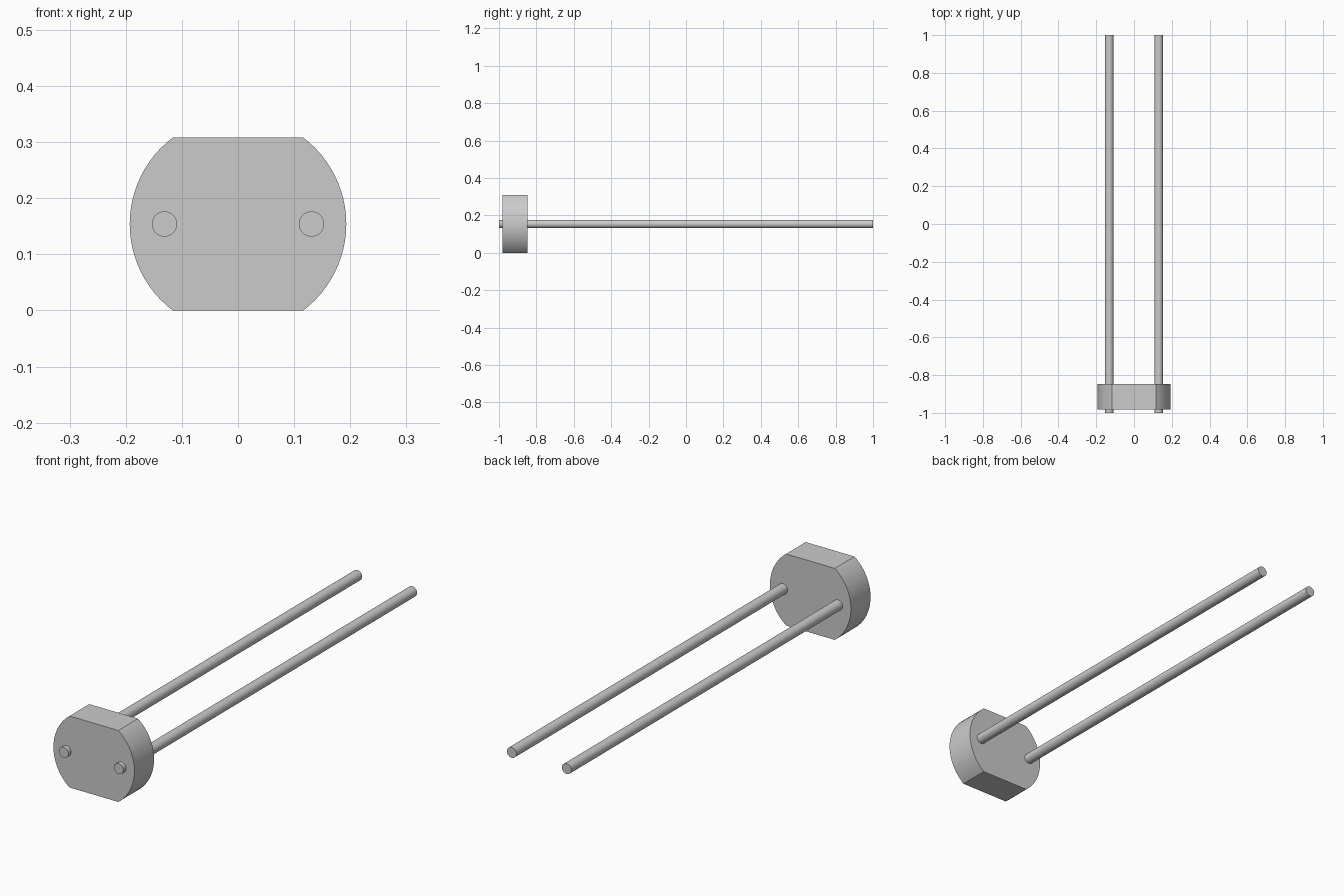
import bpy, bmesh
from math import sin, cos, asin, pi

if "Cube" in bpy.data.objects:
    bpy.data.objects.remove(bpy.data.objects["Cube"])

RADIUS, HALF_H = 0.193, 0.154


def extrude_y(name, profile, y0, y1):
    """Extrude an x/z outline along y into a closed solid."""
    bm = bmesh.new()
    face = bm.faces.new([bm.verts.new((x, y0, z)) for x, z in profile])
    new = bmesh.ops.extrude_face_region(bm, geom=[face], use_keep_orig=True)["geom"]
    bmesh.ops.translate(bm, vec=(0, y1 - y0, 0),
                        verts=[v for v in new if isinstance(v, bmesh.types.BMVert)])
    bmesh.ops.recalc_face_normals(bm, faces=bm.faces)
    mesh = bpy.data.meshes.new(name)
    bm.to_mesh(mesh)
    bm.free()
    obj = bpy.data.objects.new(name, mesh)
    bpy.context.collection.objects.link(obj)
    bpy.ops.object.select_all(action='DESELECT')
    obj.select_set(True)
    bpy.context.view_layer.objects.active = obj
    bpy.ops.object.shade_smooth_by_angle(angle=pi / 6)
    return obj


def arc(cx, cz, r, a0, a1, n):
    return [(cx + r * cos(a0 + (a1 - a0) * i / n),
             cz + r * sin(a0 + (a1 - a0) * i / n)) for i in range(n + 1)]


# Round body with flats cut on top and bottom
a = asin(HALF_H / RADIUS)
body_outline = (arc(0, HALF_H, RADIUS, -a, a, 24)
                + arc(0, HALF_H, RADIUS, pi - a, pi + a, 24))
extrude_y("sensor_body", body_outline, -0.981, -0.847)

# Two wire leads running through the body
for side, x in (("left", -0.131), ("right", 0.131)):
    circle = arc(x, HALF_H, 0.0225, 0, 2 * pi, 32)[:-1]
    extrude_y(side + "_lead", circle, -1, 1)
